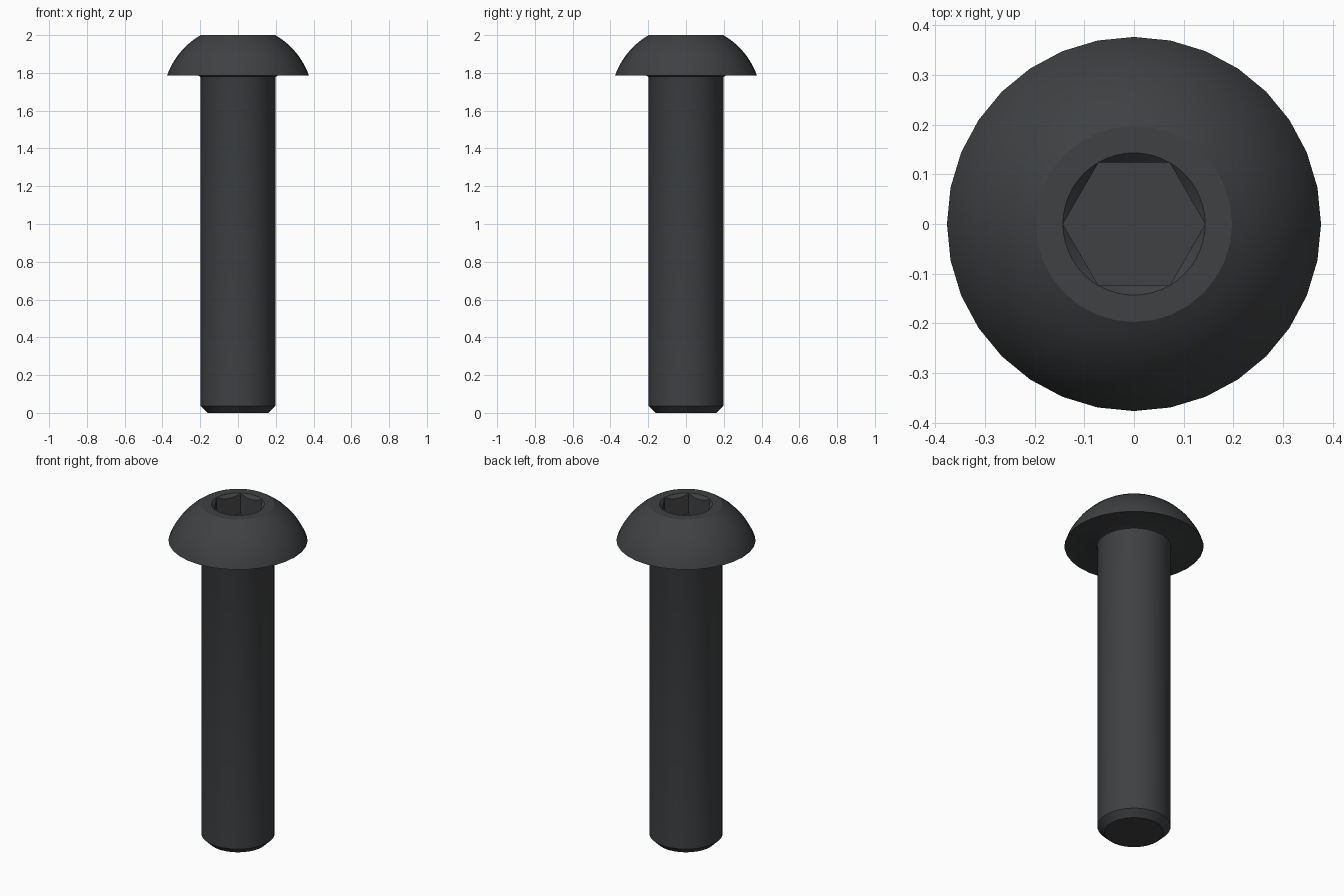
import bpy, bmesh, math

if "Cube" in bpy.data.objects:
    bpy.data.objects.remove(bpy.data.objects["Cube"])

SIDES = 32          # facets around the bolt
SOCKET_SIDES = 48   # points around the socket rim (multiple of 6)
TOP, UNDER = 2.0, 1.785
HEAD_R, FLAT_R, SHANK_R = 0.376, 0.197, 0.198
HEX_R, SOCKET_DEPTH = 0.143, 0.125

bm = bmesh.new()


def ring(radius, z, n=SIDES):
    """Ring of vertices; radius and z may be functions of the angle."""
    verts = []
    for i in range(n):
        a = 2 * math.pi * i / n
        r = radius(a) if callable(radius) else radius
        h = z(a) if callable(z) else z
        verts.append(bm.verts.new((r * math.cos(a), r * math.sin(a), h)))
    return verts


def skin(rings):
    """Join successive rings of equal count with quads."""
    for lo, hi in zip(rings, rings[1:]):
        n = len(lo)
        for i in range(n):
            j = (i + 1) % n
            quad = []
            for v in (lo[i], lo[j], hi[j], hi[i]):
                # hex corners touch the rim: skip the coincident vertex
                if not any((v.co - q.co).length < 1e-6 for q in quad):
                    quad.append(v)
            bm.faces.new(quad)


def hex_radius(a):
    """Distance from the axis to a hexagon with corners on the x axis."""
    off = (a % (math.pi / 3)) - math.pi / 6
    return HEX_R * math.cos(math.pi / 6) / math.cos(off)


# Shank: chamfered tip, straight body, small fillet under the head
profile = [(0.16, 0.0), (SHANK_R, 0.037), (SHANK_R, UNDER - 0.012),
           (SHANK_R + 0.003, UNDER - 0.004), (SHANK_R + 0.012, UNDER)]

# Domed head: arc centred on the axis, from the rim up to the flat top
centre = ((FLAT_R**2 + TOP**2) - (HEAD_R**2 + UNDER**2)) / (2 * (TOP - UNDER))
arc_r = math.hypot(HEAD_R, UNDER - centre)
a0 = math.atan2(UNDER - centre, HEAD_R)
a1 = math.atan2(TOP - centre, FLAT_R)
for i in range(10):
    a = a0 + (a1 - a0) * i / 9
    profile.append((arc_r * math.cos(a), centre + arc_r * math.sin(a)))

body = [ring(r, z) for r, z in profile]
skin(body)
bm.faces.new(body[0][::-1])

# Hex socket: round rim, conical lead-in, straight hex walls and flat floor
socket = [ring(HEX_R, TOP, SOCKET_SIDES),
          ring(hex_radius, lambda a: TOP - (HEX_R - hex_radius(a)), SOCKET_SIDES),
          ring(hex_radius, TOP - SOCKET_DEPTH, SOCKET_SIDES)]
skin(socket)
bm.faces.new(socket[-1])

# Flat top ring between the dome and the socket rim
edges = []
for loop in (body[-1], socket[0]):
    for i, v in enumerate(loop):
        edges.append(bm.edges.get((v, loop[(i + 1) % len(loop)])))
bmesh.ops.bridge_loops(bm, edges=edges)

bmesh.ops.remove_doubles(bm, verts=bm.verts, dist=1e-5)
bmesh.ops.recalc_face_normals(bm, faces=bm.faces)

mesh = bpy.data.meshes.new("button_head_bolt")
bm.to_mesh(mesh)
bm.free()
bolt = bpy.data.objects.new("button_head_bolt", mesh)
bpy.context.collection.objects.link(bolt)

# Black oxide steel
mat = bpy.data.materials.new("black_steel")
mat.diffuse_color = (0.05, 0.052, 0.055, 1)
mat.use_nodes = True
mat.node_tree.nodes["Principled BSDF"].inputs["Base Color"].default_value = mat.diffuse_color
mesh.materials.append(mat)

bpy.context.view_layer.objects.active = bolt
bolt.select_set(True)
bpy.ops.object.shade_smooth_by_angle(angle=math.radians(30))
